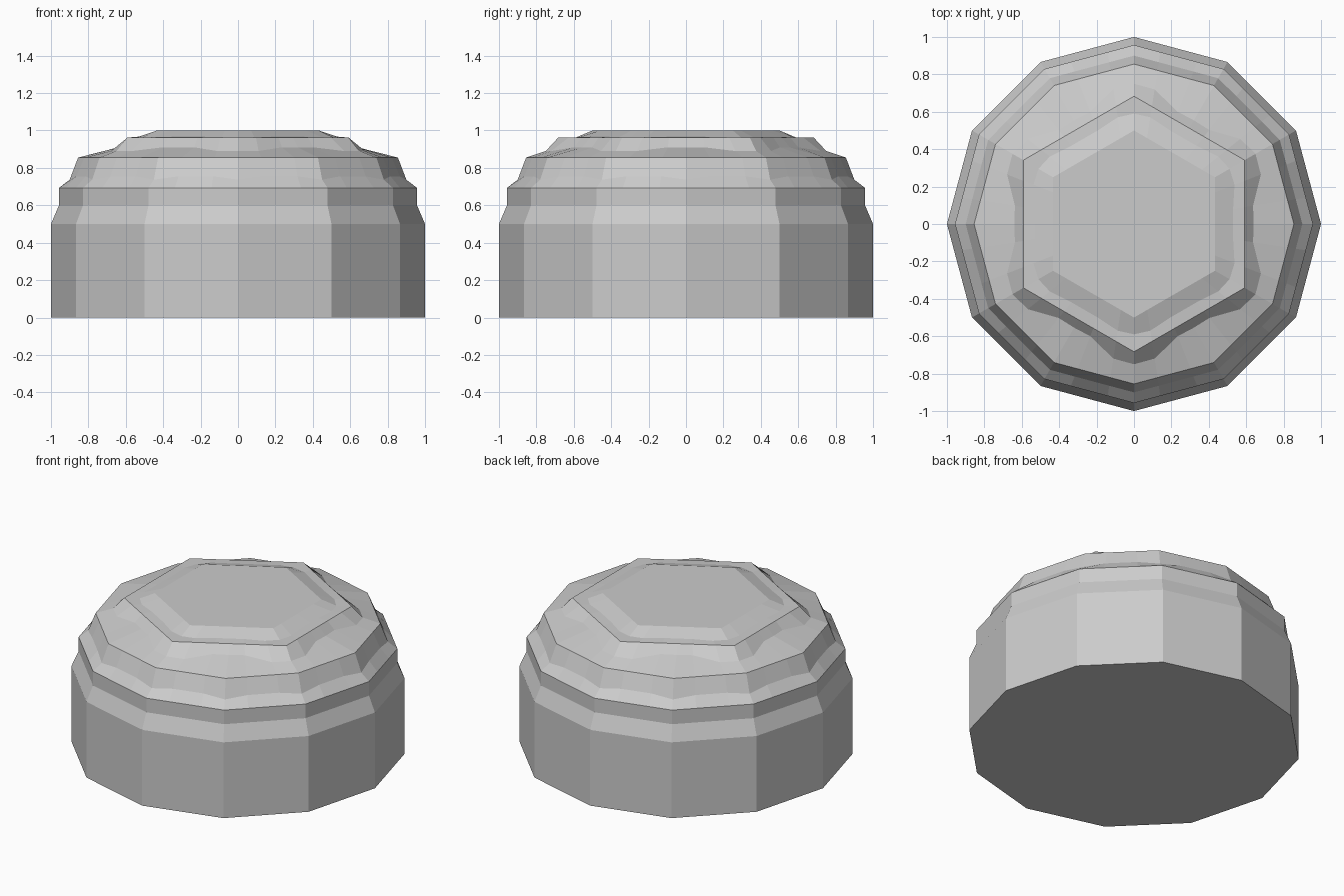
import bpy, bmesh
from math import cos, sin, pi, radians

if "Cube" in bpy.data.objects:
    bpy.data.objects.remove(bpy.data.objects["Cube"])

SPREAD = radians(8.7)   # facet offset beside each of the 12 corners


def poly_radius(r, sides, angle):
    # distance to a regular polygon that has a corner on +y
    step = 2 * pi / sides
    a = (angle - pi / 2) % step - step / 2
    return r * cos(step / 2) / cos(a)


def polygon_ring(r, sides, z):
    pts = []
    for i in range(12):
        for s in (-1, 0, 1):
            a = i * pi / 6 + s * SPREAD
            q = poly_radius(r, sides, a)
            pts.append((q * cos(a), q * sin(a), z))
    return pts


def faceted_ring(corner, corner_side, middle, middle_side):
    # each argument is (radius, height); corners point along the top hexagon's corners
    pts = []
    for i in range(12):
        for s in (-1, 0, 1):
            a = i * pi / 6 + s * SPREAD
            if i % 2:
                r, z = corner if s == 0 else corner_side
            else:
                r, z = middle if s == 0 else middle_side
            pts.append((r * cos(a), r * sin(a), z))
    return pts


def loft(name, rings):
    bm = bmesh.new()
    loops = [[bm.verts.new(p) for p in ring] for ring in rings]
    for lo, hi in zip(loops, loops[1:]):
        n = len(lo)
        for i in range(n):
            j = (i + 1) % n
            bm.faces.new((lo[i], lo[j], hi[j], hi[i]))
    bm.faces.new(loops[0][::-1])
    bm.faces.new(loops[-1])
    bmesh.ops.recalc_face_normals(bm, faces=bm.faces)
    mesh = bpy.data.meshes.new(name)
    bm.to_mesh(mesh)
    bm.free()
    ob = bpy.data.objects.new(name, mesh)
    bpy.context.collection.objects.link(ob)
    return ob


# Twelve-sided drum, stepped shoulder and hexagonal crown in one closed skin
loft("stepped_dome", [
    polygon_ring(1.0, 12, 0.0),
    polygon_ring(1.0, 12, 0.5),
    polygon_ring(0.957, 12, 0.6),
    polygon_ring(0.957, 12, 0.693),
    # facets under the shoulder edge
    faceted_ring((0.90, 0.737), (0.875, 0.755), (0.90, 0.737), (0.875, 0.755)),
    polygon_ring(0.855, 12, 0.855),
    # facets under the crown edge
    faceted_ring((0.75, 0.89), (0.728, 0.89), (0.64, 0.91), (0.644, 0.91)),
    polygon_ring(0.683, 6, 0.962),
    # facets around the flat top
    faceted_ring((0.59, 0.962), (0.577, 0.964), (0.53, 0.967), (0.536, 0.967)),
    polygon_ring(0.5, 6, 1.0),
])
